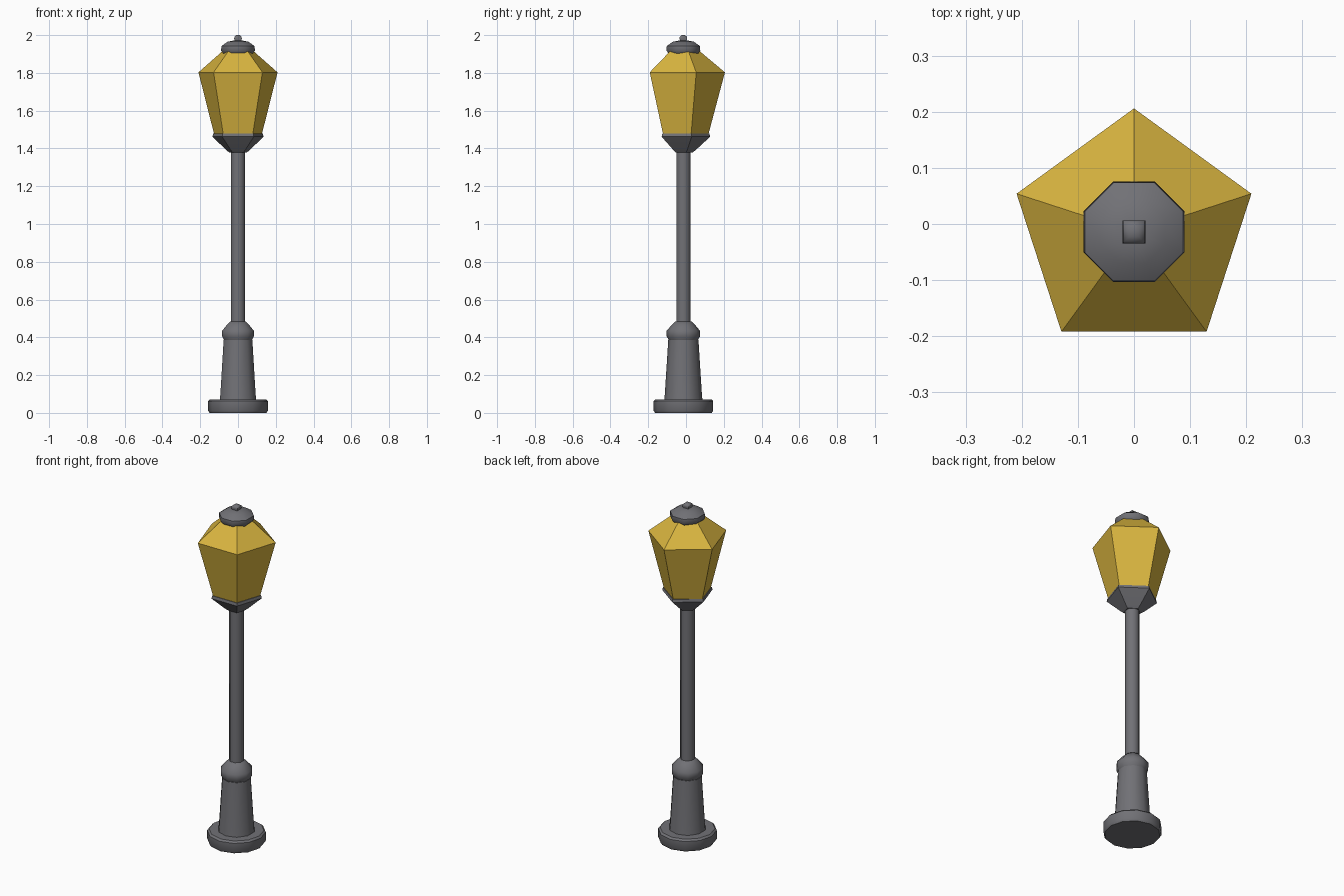
import bpy, bmesh, math

if "Cube" in bpy.data.objects:
    bpy.data.objects.remove(bpy.data.objects["Cube"])

CY = -0.014  # the lamp axis sits slightly in front of the origin


def material(name, rgb):
    m = bpy.data.materials.new(name)
    m.diffuse_color = (*rgb, 1)
    m.use_nodes = True
    m.node_tree.nodes["Principled BSDF"].inputs["Base Color"].default_value = m.diffuse_color
    return m


iron = material("grey iron", (0.165, 0.165, 0.18))
glass = material("amber glass", (0.69, 0.46, 0.05))


def lathe(name, profile, sides, start, mat, angle=35):
    """Closed turned part from (radius, height) pairs with a given side count."""
    bm = bmesh.new()
    rings = []
    for r, z in profile:
        rings.append([bm.verts.new((r * math.cos(start + math.tau * i / sides),
                                    CY + r * math.sin(start + math.tau * i / sides), z))
                      for i in range(sides)])
    for a, b in zip(rings, rings[1:]):
        for i in range(sides):
            j = (i + 1) % sides
            bm.faces.new((a[i], a[j], b[j], b[i]))
    bm.faces.new(rings[0][::-1])
    bm.faces.new(rings[-1])
    me = bpy.data.meshes.new(name)
    bm.to_mesh(me)
    bm.free()
    me.materials.append(mat)
    ob = bpy.data.objects.new(name, me)
    bpy.context.collection.objects.link(ob)
    bpy.ops.object.select_all(action='DESELECT')
    ob.select_set(True)
    bpy.context.view_layer.objects.active = ob
    bpy.ops.object.shade_smooth_by_angle(angle=math.radians(angle))
    return ob


UP = math.pi / 2     # a corner pointing to the back
OCT = math.pi / 8    # octagon with flat sides on the axes

# Foot, pedestal and collar
lathe("foot", [(0.150, 0), (0.158, 0.012), (0.158, 0.062), (0.148, 0.072)], 12, 0, iron)
lathe("pedestal", [(0.102, 0.06), (0.098, 0.10), (0.080, 0.385)], 10, UP, iron, 50)
lathe("collar", [(0.074, 0.38), (0.088, 0.405), (0.088, 0.435),
                 (0.060, 0.468), (0.042, 0.485)], 10, UP, iron, 50)

# Post
lathe("post", [(0.040, 0.46), (0.040, 1.39)], 8, OCT, iron, 50)

# Five-sided cup and lantern
lathe("lantern_cup", [(0.048, 1.378), (0.066, 1.392), (0.142, 1.462),
                      (0.138, 1.478)], 5, UP, iron)
lathe("lantern_glass", [(0.130, 1.465), (0.220, 1.803), (0.090, 1.912)], 5, UP, glass)

# Cap and finial
lathe("cap", [(0.084, 1.902), (0.097, 1.918), (0.095, 1.942),
              (0.060, 1.965), (0.022, 1.972)], 8, OCT, iron, 50)
lathe("finial", [(0.022, 1.965), (0.029, 1.982), (0.026, 1.992), (0.012, 2.0)],
      4, math.pi / 4, iron, 60)
